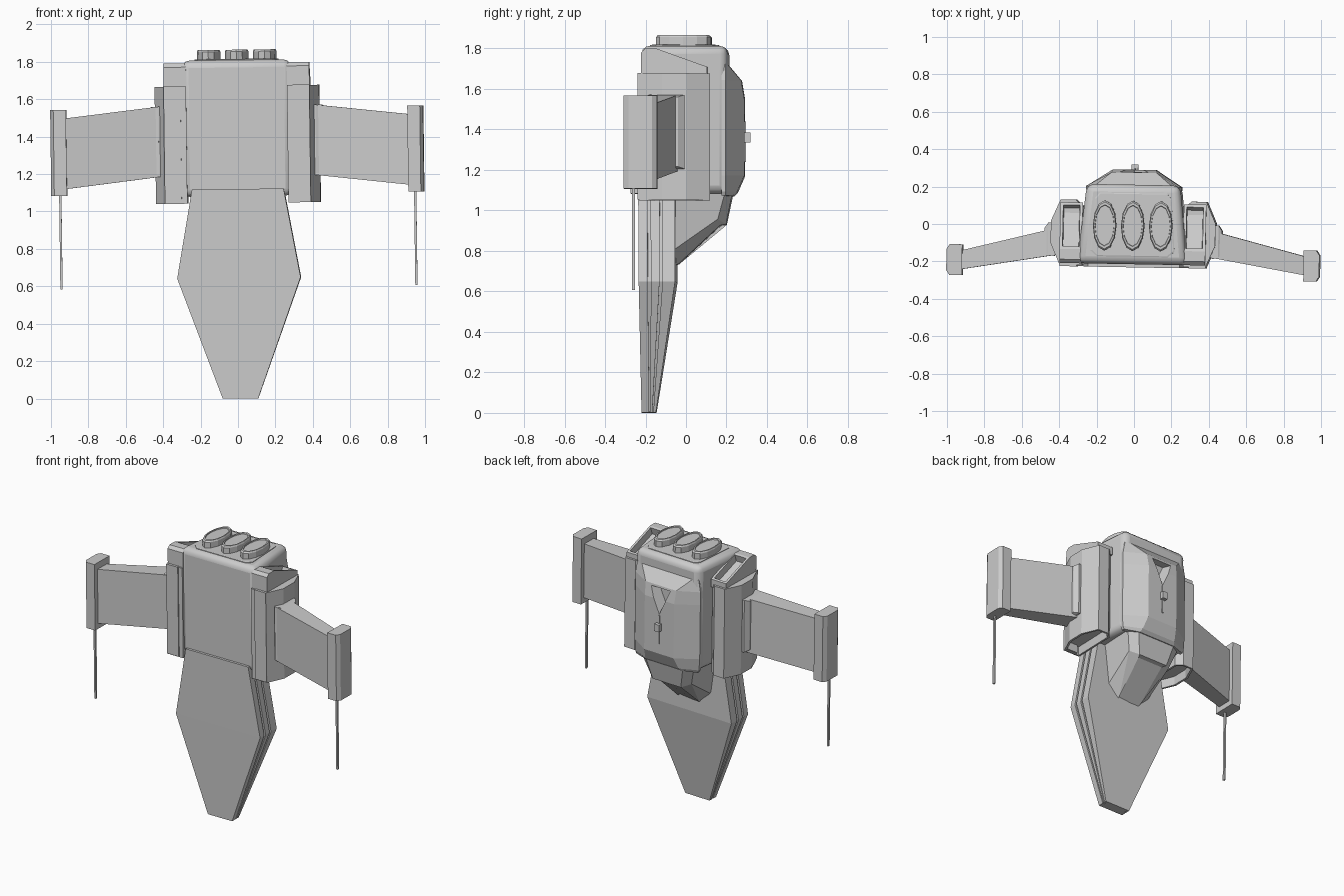
import bpy, bmesh, math
from mathutils import Matrix, Vector

if "Cube" in bpy.data.objects:
    bpy.data.objects.remove(bpy.data.objects["Cube"])

parts = []


def loft(name, rings, recess=None, hidden=False):
    """Skin a stack of equal-length rings and cap both ends.
    recess = (face chooser, inset, depth) sinks a panel into chosen faces."""
    bm = bmesh.new()
    rows = [[bm.verts.new(p) for p in r] for r in rings]
    n = len(rows[0])
    for a, b in zip(rows, rows[1:]):
        for i in range(n):
            j = (i + 1) % n
            bm.faces.new((a[i], a[j], b[j], b[i]))
    bm.faces.new(rows[0])
    bm.faces.new(rows[-1])
    bmesh.ops.recalc_face_normals(bm, faces=bm.faces)
    if recess:
        choose, inset, depth = recess
        bm.normal_update()
        f = max(bm.faces, key=choose)
        nrm = f.normal.copy()
        bmesh.ops.inset_region(bm, faces=[f], thickness=inset)
        r = bmesh.ops.inset_region(bm, faces=[f], thickness=0.004)
        bmesh.ops.translate(bm, verts=f.verts[:], vec=-nrm * depth)
    me = bpy.data.meshes.new(name)
    bm.to_mesh(me)
    bm.free()
    ob = bpy.data.objects.new(name, me)
    bpy.context.collection.objects.link(ob)
    if hidden:
        ob.hide_render = True
        ob.hide_set(True)
    parts.append(ob)
    return ob


def prism_z(name, pts, z0, z1, **kw):
    return loft(name, [[(x, y, z) for x, y in pts] for z in (z0, z1)], **kw)


def prism_x(name, pts, x0, x1, **kw):
    return loft(name, [[(x, y, z) for y, z in pts] for x in (x0, x1)], **kw)


def box(name, x0, x1, y0, y1, z0, z1, **kw):
    return prism_z(name, [(x0, y0), (x1, y0), (x1, y1), (x0, y1)], z0, z1, **kw)


def bevel(ob, width, segments):
    m = ob.modifiers.new("bevel", 'BEVEL')
    m.width, m.segments, m.limit_method = width, segments, 'ANGLE'
    m.angle_limit = math.radians(50)


def ellipse(rx, ry, cx, z, n=12):
    return [(cx + rx * math.cos(2 * math.pi * i / n),
             -0.01 + ry * math.sin(2 * math.pi * i / n), z) for i in range(n)]


# main hull with rounded corners and sunken top panel
hull = prism_z("main_hull", [(-.295, -.215), (.295, -.215), (.25, .21), (-.25, .21)],
               1.08, 1.81)
bevel(hull, .04, 3)
bpy.context.view_layer.objects.active = hull
hull.select_set(True)
bpy.ops.object.shade_smooth_by_angle(angle=math.radians(35))
hull.select_set(False)
loft("top_panel", [[(s * x, y * s - .005, z) for x, y in
                    [(-.225, -.14), (-.19, -.17), (.19, -.17), (.225, -.14),
                     (.205, .14), (.18, .17), (-.18, .17), (-.205, .14)]]
                   for s, z in [(1, 1.80), (1, 1.814), (.97, 1.816)]])

# three oval canisters on top
for i, cx in enumerate((-.15, 0, .15)):
    loft(f"top_canister_{i}", [ellipse(.063 * s, .135 * s, cx, z) for s, z in
                               [(.9, 1.795), (1, 1.815), (1, 1.855), (.93, 1.865),
                                (.82, 1.865), (.8, 1.858)]])

# faceted back housing with a V-shaped notch
back = loft("back_housing", [[(-wo, .18, z), (wo, .18, z), (wo, .2, z),
                              (wi, y, z), (-wi, y, z), (-wo, .2, z)]
                             for z, wo, wi, y in [(1.72, .24, .2, .208), (1.64, .255, .12, .275),
                                                  (1.55, .255, .115, .29), (1.17, .255, .115, .29),
                                                  (1.09, .25, .13, .255), (1.07, .24, .14, .235)]])
cut = loft("notch_cutter", [[(-.085 * s, y, 1.625), (.085 * s, y, 1.625), (0, y, 1.625 - .19 * s)]
                            for y, s in [(.225, .6), (.35, 1.25)]], hidden=True)
m = back.modifiers.new("notch", 'BOOLEAN')
m.operation, m.object, m.solver = 'DIFFERENCE', cut, 'EXACT'
box("back_latch", -.018, .018, .28, .318, 1.335, 1.385)
box("back_latch_bar", -.005, .005, .28, .296, 1.24, 1.44)

# tapered cowl under the back housing
loft("rear_cowl", [[(-.2, -.12, 1.1), (.2, -.12, 1.1), (.21, .2, 1.1), (.15, .235, 1.1),
                    (-.15, .235, 1.1), (-.21, .2, 1.1)],
                   [(-.16, -.09, .78), (.16, -.09, .78), (.165, .16, .955), (.11, .2, .93),
                    (-.11, .2, .93), (-.165, .16, .955)],
                   [(-.08, -.07, .72), (.08, -.07, .72), (.085, -.035, .735), (.095, .17, .925),
                    (-.095, .17, .925), (-.085, -.035, .735)]])

# layered lower blade: three plates around a slightly smaller core
outline = [(1.12, .245), (.645, .33), (0, .095)]
layers = {"blade_front_plate": (0, (-.232, -.228, -.218), (-.185, -.183, -.18)),
          "blade_middle_plate": (0, (-.17, -.168, -.173), (-.125, -.125, -.165)),
          "blade_back_plate": (0, (-.112, -.11, -.16), (-.05, -.048, -.147)),
          "blade_core": (.012, (-.2, -.2, -.2), (-.07, -.07, -.152))}
for name, (gap, front, rear) in layers.items():
    loft(name, [[(-w + gap, f, z), (w - gap, f, z), (w - gap, r, z), (-w + gap, r, z)]
                for (z, w), f, r in zip(outline, front, rear)])

# everything that repeats on both sides
for side, s in (("left", -1), ("right", 1)):
    def mx(pts):
        return [(s * p[0], *p[1:]) for p in pts]

    # hexagonal side pod with a hollow nozzle underneath
    prism_z(side + "_pod", mx([(.27, -.225), (.39, -.225), (.44, -.11), (.44, .01),
                               (.39, .125), (.31, .125), (.27, .09)]), 1.045, 1.672,
            recess=(lambda f: -f.normal.z, .015, .06))
    box(side + "_pod_front_strip", s * .3, s * .39, -.232, -.2, 1.05, 1.674)

    # sloped shoulder scoop with recessed slot
    prism_x(side + "_shoulder_scoop",
            [(-.215, 1.65), (-.215, 1.775), (-.195, 1.795), (-.14, 1.795),
             (.11, 1.705), (.11, 1.65)], s * .27, s * .39,
            recess=(lambda f: f.normal.z * f.calc_area() * (f.normal.y > .1), .022, .05))

    # wing socket, swept wing, tip block and thin antenna
    loft(side + "_wing_socket", [[(s * x, y0, z0), (s * x, y1, z0), (s * x, y1, z1), (s * x, y0, z1)]
                                 for x, y0, y1, z0, z1 in [(.42, -.18, .0, 1.2, 1.565),
                                                           (.455, -.17, -.0, 1.2, 1.565),
                                                           (.475, -.16, -.03, 1.21, 1.555)]])
    loft(side + "_wing", [[(s * x, y0, z0), (s * x, y1, z0), (s * x, y1, z1), (s * x, y0, z1)]
                          for x, y0, y1, z0, z1 in [(.40, -.17, -.025, 1.192, 1.568),
                                                    (.93, -.26, -.16, 1.13, 1.508)]])
    prism_z(side + "_wing_tip", mx([(.913, -.29), (.98, -.29), (.997, -.265), (.997, -.15),
                                    (.98, -.125), (.913, -.125)]), 1.095, 1.555)
    box(side + "_antenna", s * .943, s * .955, -.25, -.235, .595, 1.11)

# the whole model sits with a very slight twist
pivot = Vector((0, 0, 1.33))
tilt = (Matrix.Translation(pivot) @ Matrix.Rotation(-.013, 4, 'Y')
        @ Matrix.Rotation(-.018, 4, 'Z') @ Matrix.Translation(-pivot))
for ob in parts:
    ob.matrix_world = tilt @ ob.matrix_world
